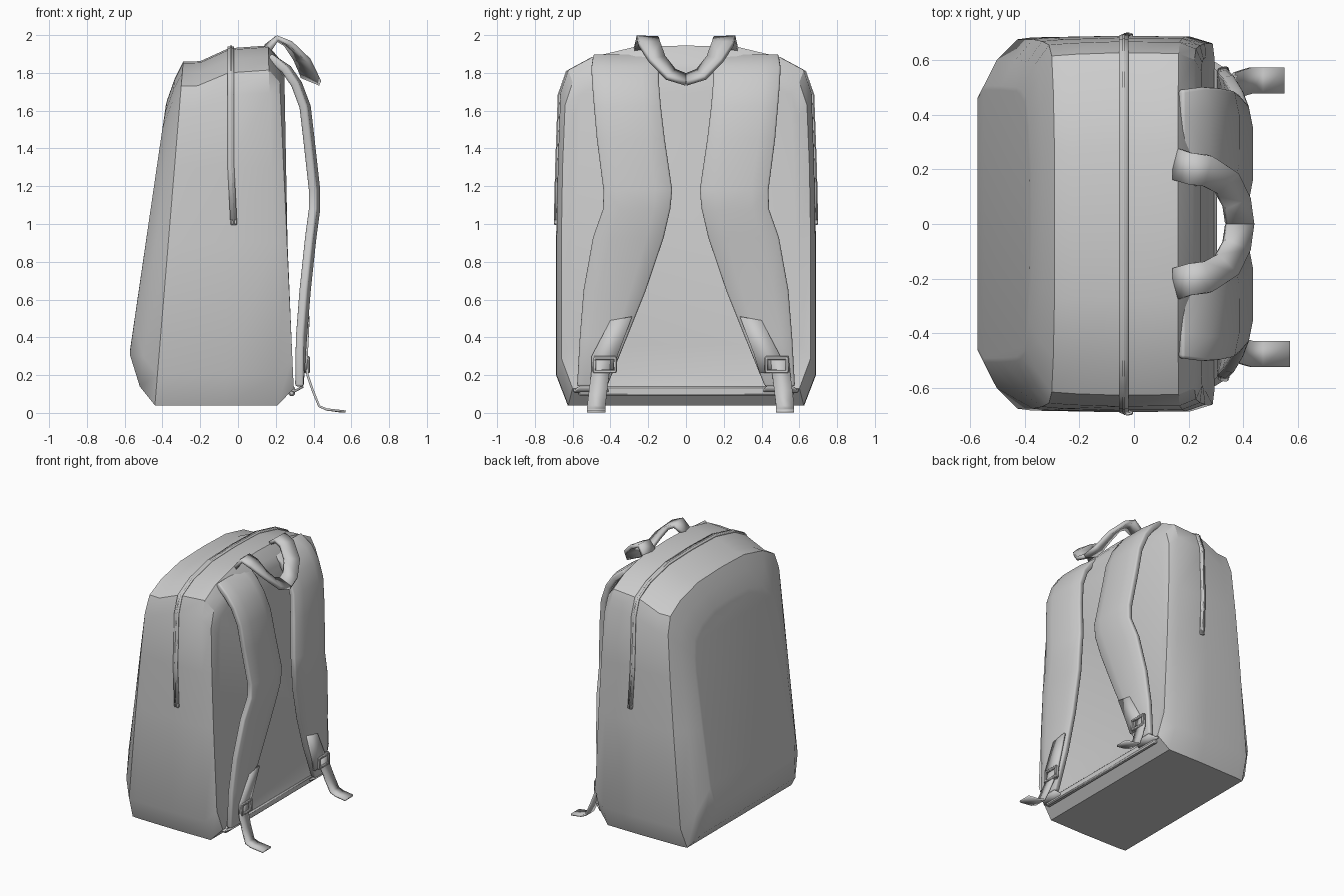
import bpy, bmesh, math
from mathutils import Vector

if "Cube" in bpy.data.objects:
    bpy.data.objects.remove(bpy.data.objects["Cube"])


def finish(name, bm, angle=40):
    bmesh.ops.recalc_face_normals(bm, faces=bm.faces)
    me = bpy.data.meshes.new(name)
    bm.to_mesh(me)
    bm.free()
    ob = bpy.data.objects.new(name, me)
    bpy.context.collection.objects.link(ob)
    bpy.ops.object.select_all(action='DESELECT')
    bpy.context.view_layer.objects.active = ob
    ob.select_set(True)
    bpy.ops.object.shade_smooth_by_angle(angle=math.radians(angle))
    return ob


def half_arch(w, zb, zt):
    """Right half of the bag outline (y, z), top centre to bottom centre."""
    return [(0, zt), (.4 * w, zt - .008), (.72 * w, zt - .06), (.91 * w, zt - .13),
            (.97 * w, zt - .25), (.99 * w, 1.3), (w, .9), (w, zb + .16), (.91 * w, zb), (0, zb)]


def ribbon(name, a, b, thick, puff=0.0, mirror=False, bevel=0.0):
    """Band between two edge lines, optionally padded along its middle."""
    bm = bmesh.new()
    rows = []
    n = len(a)
    for i in range(n):
        p, q = Vector(a[i]), Vector(b[i])
        ts = (0, .25, .75, 1) if puff else (0, 1)
        row = []
        for t in ts:
            v = p.lerp(q, t)
            if puff and 0 < t < 1 and 0 < i < n - 1:
                v.x += puff
            row.append(bm.verts.new(v))
        rows.append(row)
    for r, s in zip(rows, rows[1:]):
        for k in range(len(r) - 1):
            bm.faces.new((r[k], r[k + 1], s[k + 1], s[k]))
    ob = finish(name, bm)
    m = ob.modifiers.new("thickness", 'SOLIDIFY')
    m.thickness, m.offset = thick, 0
    if bevel:
        m = ob.modifiers.new("soft_edge", 'BEVEL')
        m.width, m.segments, m.angle_limit = bevel, 2, math.radians(50)
    if mirror:
        m = ob.modifiers.new("mirror", 'MIRROR')
        m.use_axis = (False, True, False)
        m.use_clip = True
    return ob


def box(name, centre, size, mirror=False):
    bm = bmesh.new()
    bmesh.ops.create_cube(bm, size=1)
    for v in bm.verts:
        v.co = Vector(centre) + Vector([c * s for c, s in zip(v.co, size)])
    ob = finish(name, bm)
    m = ob.modifiers.new("bevel", 'BEVEL')
    m.width = min(size) * .25
    if mirror:
        m = ob.modifiers.new("mirror", 'MIRROR')
        m.use_axis = (False, True, False)


# Bag body: arch rings from front to back (half width, z low, z high, x low, x high)
rings = [
    (.49, .33, 1.63, -.572, -.382),
    (.505, .31, 1.66, -.573, -.374),
    (.60, .14, 1.77, -.52, -.335),
    (.675, .04, 1.86, -.44, -.29),
    (.682, .04, 1.862, -.39, -.20),
    (.688, .04, 1.93, -.06, -.05),
    (.685, .04, 1.945, .21, .16),
    (.66, .13, 1.88, .295, .215),
    (.61, .20, 1.82, .275, .245),
]
bm = bmesh.new()
loops = []
for w, zb, zt, xb, xt in rings:
    h = half_arch(w, zb, zt)
    outline = h + [(-y, z) for y, z in h[-2:0:-1]]
    loops.append([bm.verts.new((xb + (xt - xb) * (z - zb) / (zt - zb), y, z)) for y, z in outline])
for r, s in zip(loops, loops[1:]):
    for i in range(len(r)):
        j = (i + 1) % len(r)
        bm.faces.new((r[i], r[j], s[j], s[i]))
bm.faces.new(loops[0])
bm.faces.new(loops[-1])
finish("bag_body", bm, 32)

# Zip running over the top and down both sides
h = half_arch(.689, .04, 1.933)[:6] + [(.689, 1.0)]
path = [(-y, z) for y, z in h[:0:-1]] + h
for name, x0, x1, t in (("zip_tape", -.055, -.02, .012), ("zip_teeth", -.042, -.032, .022)):
    ribbon(name, [(x0 + (.015 if z < 1.1 else 0), y, z) for y, z in path],
           [(x1 + (.015 if z < 1.1 else 0), y, z) for y, z in path], t)
box("zip_stop", (-.022, .69, 1.01), (.035, .018, .03), True)

# Seam piping along the bottom of the back
box("bottom_piping", (.285, 0, .115), (.035, 1.14, .05))

# Padded shoulder straps: (x, z, outer y, inner y)
strap = [(.165, 1.885, .49, .13), (.245, 1.82, .50, .145), (.30, 1.74, .495, .145),
         (.345, 1.62, .485, .135), (.365, 1.45, .47, .115), (.395, 1.18, .435, .075),
         (.395, 1.08, .437, .085), (.375, .93, .49, .12), (.345, .65, .54, .215),
         (.325, .4, .56, .315), (.325, .14, .575, .42)]
ribbon("shoulder_straps", [(x, o, z) for x, z, o, i in strap],
       [(x, i, z) for x, z, o, i in strap], .045, .018, True, .012)

# Stitched patch at the foot of each strap
ribbon("strap_patches", [(.37, .40, .49), (.362, .50, .30), (.355, .50, .22)],
       [(.372, .285, .51), (.362, .36, .31), (.355, .39, .21)], .016, 0, True)

# Anchor flaps joining strap ends to the bag
ribbon("anchor_flaps", [(.275, .60, .125), (.30, .59, .115), (.345, .56, .14)],
       [(.275, .40, .125), (.30, .41, .115), (.345, .43, .14)], .014, 0, True)

# Buckles and loose webbing tails
for side, y, reach in (("left", .525, .55), ("right", -.475, .57)):
    s = 1 if y > 0 else -1
    bx = y - s * .045
    box(side + "_buckle_top", (.368, bx, .29), (.025, .125, .02))
    box(side + "_buckle_bottom", (.368, bx, .22), (.025, .125, .02))
    for e in (-1, 1):
        box(side + "_buckle_side", (.368, bx + e * .055, .255), (.025, .018, .08))
    tail = [(.362, .30), (.368, .20), (.395, .12), (.43, .035), (.47, .018), (reach, .007)]
    shift = [-s * .03, -s * .02, -s * .01, 0, 0, 0]
    ribbon(side + "_webbing_tail", [(x, y + d - .048, z) for (x, z), d in zip(tail, shift)],
           [(x, y + d + .048, z) for (x, z), d in zip(tail, shift)], .012)

# Carry handle: one half, mirrored across the middle
inner = [(.15, .16, 1.94), (.20, .145, 1.98), (.25, .14, 1.955), (.30, .115, 1.88),
         (.33, .06, 1.81), (.338, 0, 1.785)]
outer = [(.15, .28, 1.90), (.21, .26, 1.985), (.28, .25, 1.955), (.375, .19, 1.865),
         (.42, .10, 1.775), (.435, 0, 1.745)]
ribbon("carry_handle", inner, outer, .028, 0, True)
